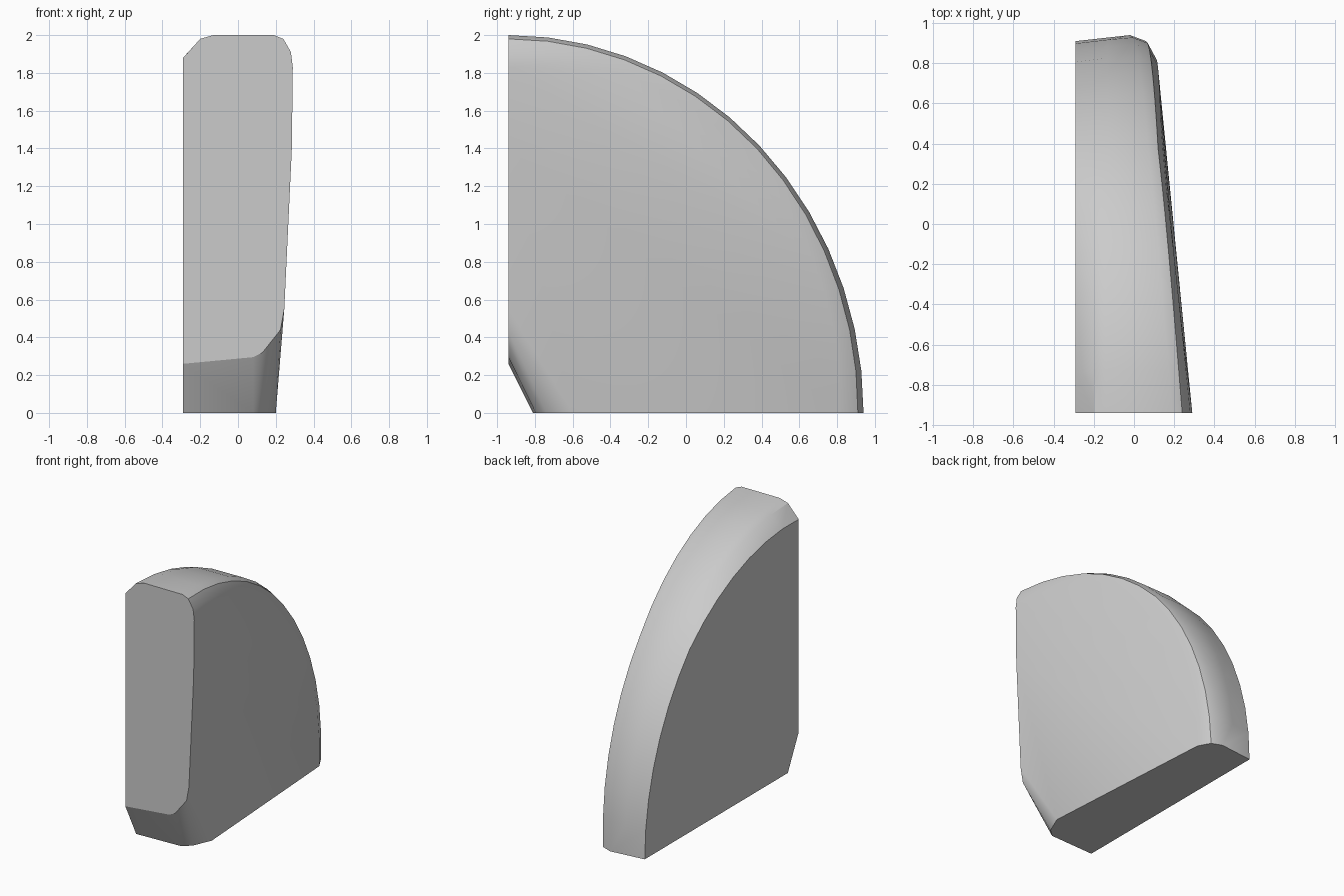
import bpy, bmesh
from math import sin, cos, radians

cube = bpy.data.objects.get("Cube")
if cube:
    bpy.data.objects.remove(cube, do_unlink=True)

HALF = 0.94      # half depth
LEFT = -0.29     # flat inner side
STEPS = 14

# Rim cross-sections as (x, inset from the arc): at the floor, halfway, at the top
floor_rim = [(LEFT, .03), (-.2, .02), (-.13, .012), (-.02, 0), (.06, .03), (.11, .12)]
mid_rim = [(LEFT, .03), (-.2, .015), (-.13, .005), (.07, 0), (.12, .02), (.14, .08)]
top_rim = [(LEFT, .12), (-.2, .02), (-.13, 0), (.19, 0), (.24, .02), (.28, .09)]


def blend(a, b, f):
    return [(p[0] + (q[0] - p[0]) * f, p[1] + (q[1] - p[1]) * f) for p, q in zip(a, b)]


# Curved rim swept over a quarter ellipse
points = []
for i in range(STEPS + 1):
    f = i / STEPS
    t = radians(90 * f)
    rim = blend(floor_rim, mid_rim, 2 * f) if f < .5 else blend(mid_rim, top_rim, 2 * f - 1)
    for x, inset in rim:
        points.append((x, -HALF + (2 * HALF - inset) * cos(t), (2 - inset) * sin(t)))

# Front face outline: tapered right edge and rounded lower corner
front = [(.29, 1.83), (.285, 1.4), (.245, .55), (.225, .44),
         (.13, .32), (.08, .295), (LEFT, .26)]
points += [(x, -HALF, z) for x, z in front]

# Floor outline where the front chamfer lands
floor = [(LEFT, -.81), (.08, -.795), (.14, -.74), (.2, -.6)]
points += [(x, y, 0) for x, y in floor]

# Wrap the sections in one convex body
bm = bmesh.new()
for p in points:
    bm.verts.new(p)
hull = bmesh.ops.convex_hull(bm, input=bm.verts[:])
bmesh.ops.delete(bm, geom=[v for v in bm.verts if not v.link_faces], context='VERTS')
bmesh.ops.dissolve_limit(bm, angle_limit=radians(.5), verts=bm.verts[:], edges=bm.edges[:])
bmesh.ops.recalc_face_normals(bm, faces=bm.faces[:])
mesh = bpy.data.meshes.new("quarter_round_block")
bm.to_mesh(mesh)
bm.free()

# Plain grey material
grey = bpy.data.materials.new("light_grey")
grey.use_nodes = True
colour = (.6, .6, .6, 1)
grey.diffuse_color = colour
grey.node_tree.nodes["Principled BSDF"].inputs["Base Color"].default_value = colour
mesh.materials.append(grey)

block = bpy.data.objects.new("quarter_round_block", mesh)
bpy.context.collection.objects.link(block)
bpy.ops.object.select_all(action='DESELECT')
block.select_set(True)
bpy.context.view_layer.objects.active = block
bpy.ops.object.shade_smooth_by_angle(angle=radians(26))
